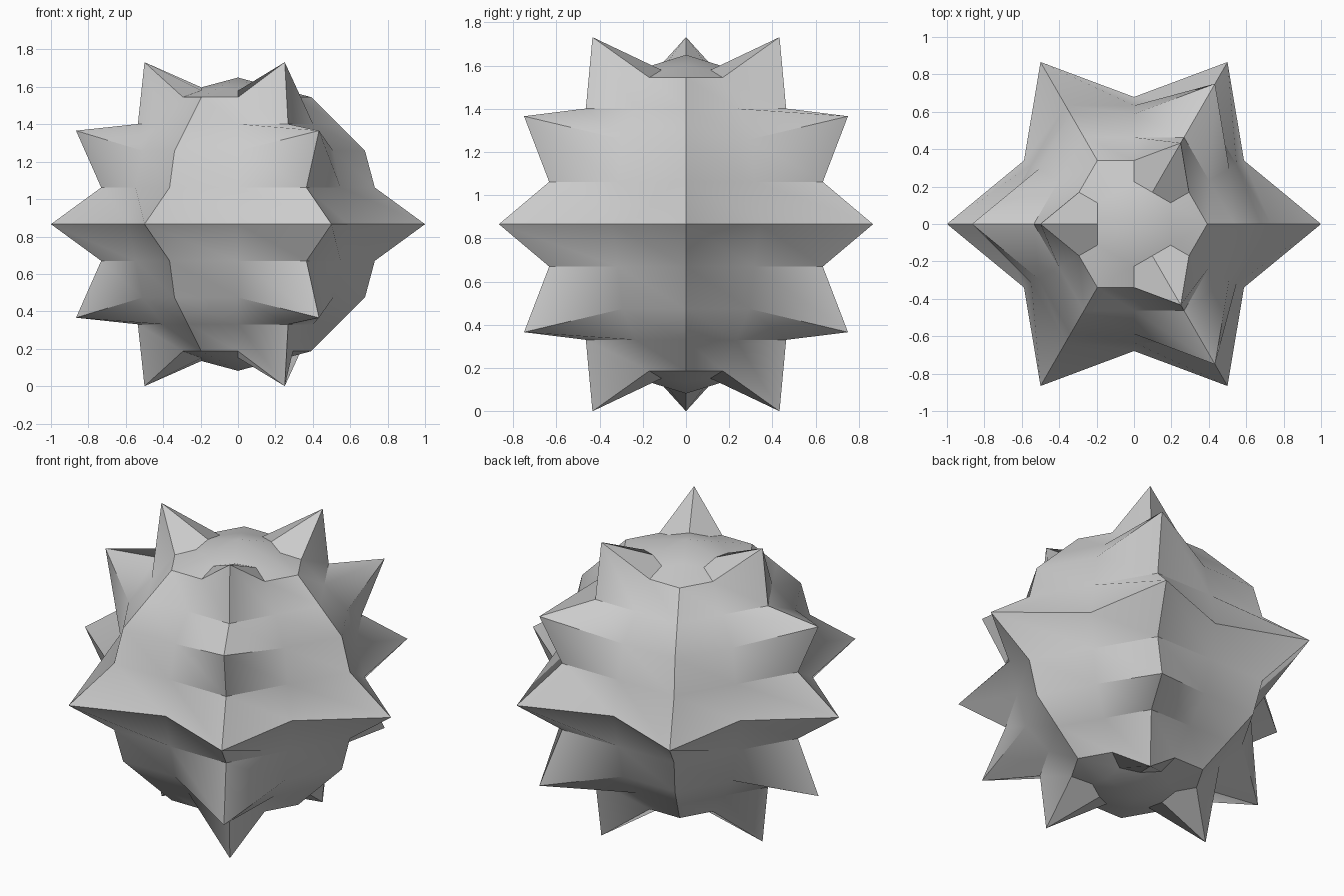
import bpy, math

if "Cube" in bpy.data.objects:
    bpy.data.objects.remove(bpy.data.objects["Cube"])

BASE_R = 0.784   # radius of the coarse ball
TIP_R = 1.0      # radius of the spike tips
CENTRE_Z = math.sin(math.radians(60))

# coarse ball: 6 sides, 6 rings, corners on the x axis
bpy.ops.mesh.primitive_uv_sphere_add(segments=6, ring_count=6, radius=BASE_R)
ball = bpy.context.object
ball.name = "spiked_ball"
mesh = ball.data
for v in mesh.vertices:
    x, y, z = v.co
    if abs(x) < 1e-4 and abs(y) > BASE_R * 0.99:
        turn = True
        break
else:
    turn = False
if turn:
    for v in mesh.vertices:
        x, y, z = v.co
        v.co = (-y, x, z)

# split every face into flat quads around its middle
sub = ball.modifiers.new("split", 'SUBSURF')
sub.subdivision_type = 'SIMPLE'
sub.levels = 1
bpy.ops.object.modifier_apply(modifier=sub.name)

# pull out spikes: all six on the equator, every second one on the other rings
for v in mesh.vertices:
    if abs(v.co.length - BASE_R) > 0.003:
        continue
    flat = math.hypot(v.co.x, v.co.y)
    if flat < 0.05:
        continue
    lon = round(math.degrees(math.atan2(v.co.y, v.co.x)) / 60) % 6
    if abs(v.co.z) < 0.01 or lon % 2 == 1:
        v.co = v.co * (TIP_R / BASE_R)

# stand it on the ground and shade
for v in mesh.vertices:
    v.co.z += CENTRE_Z
mesh.update()
bpy.ops.object.shade_smooth_by_angle(angle=math.radians(30))
